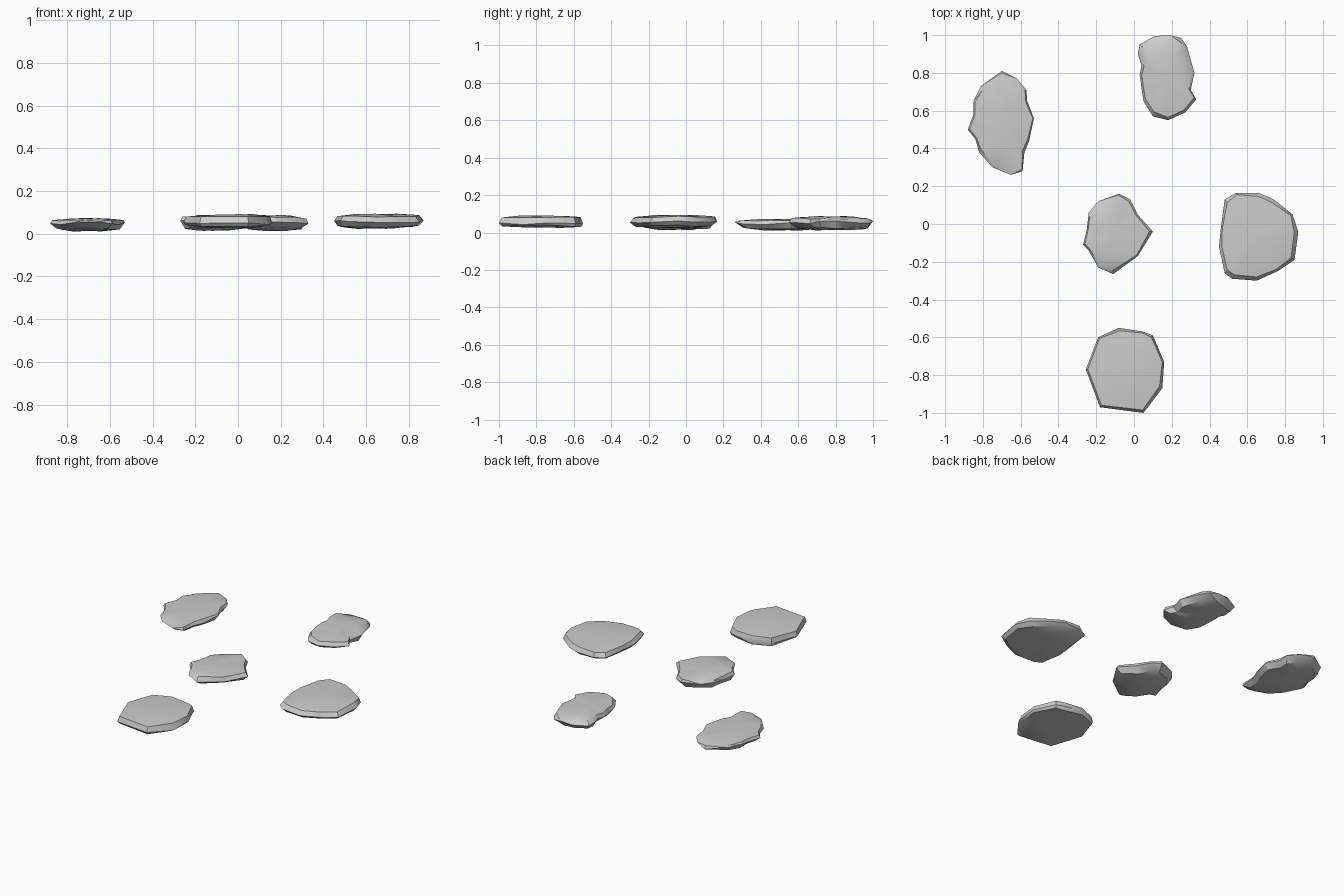
import bpy, bmesh, math, random
from mathutils import Vector

if "Cube" in bpy.data.objects:
    bpy.data.objects.remove(bpy.data.objects["Cube"])


def stone(name, outline, low, high, rim, top_inset, low_inset, seed, tilt=(0, 0)):
    """Flat stepping stone: underside ring, rim, top ring and gently domed caps."""
    rng = random.Random(seed)
    cx = sum(p[0] for p in outline) / len(outline)
    cy = sum(p[1] for p in outline) / len(outline)
    thick = high - low
    bm = bmesh.new()

    def ring(scale, z, wobble, spread):
        verts = []
        for x, y in outline:
            s = scale + rng.uniform(-spread, spread)
            dx, dy = (x - cx) * s, (y - cy) * s
            lean = tilt[0] * dx + tilt[1] * dy
            verts.append(bm.verts.new((cx + dx, cy + dy,
                                       z + lean + rng.uniform(-wobble, wobble) * thick)))
        return verts

    rings = [
        ring(0.45, low + 0.06 * thick, 0.05, 0.05),
        ring(low_inset, low + 0.17 * thick, 0.08, 0.04),
        ring(1.0, low + rim * thick, 0.10, 0.0),
        ring(top_inset, high - 0.16 * thick, 0.07, 0.03),
        ring(0.5, high - 0.04 * thick, 0.04, 0.05),
    ]
    n = len(outline)
    for a, b in zip(rings, rings[1:]):
        for i in range(n):
            j = (i + 1) % n
            bm.faces.new((a[i], a[j], b[j], b[i]))
    for edge, z in ((rings[0], low + 0.04 * thick), (rings[-1], high - 0.03 * thick)):
        mid = bm.verts.new(Vector((cx, cy, z)))
        for i in range(n):
            bm.faces.new((edge[i], edge[(i + 1) % n], mid))
    bmesh.ops.triangulate(bm, faces=bm.faces[:])
    bmesh.ops.recalc_face_normals(bm, faces=bm.faces[:])
    mesh = bpy.data.meshes.new(name)
    bm.to_mesh(mesh)
    bm.free()
    ob = bpy.data.objects.new(name, mesh)
    bpy.context.collection.objects.link(ob)
    bpy.ops.object.select_all(action='DESELECT')
    bpy.context.view_layer.objects.active = ob
    ob.select_set(True)
    bpy.ops.object.shade_smooth_by_angle(angle=math.radians(30))
    return ob


# Left stone: long, with a nicked edge
stone("left_stone", [
    (-.70, .81), (-.62, .77), (-.57, .71), (-.565, .65), (-.53, .56), (-.555, .44),
    (-.58, .38), (-.59, .28), (-.65, .26), (-.75, .30), (-.82, .38), (-.84, .45),
    (-.88, .50), (-.85, .58), (-.85, .65), (-.81, .73)],
    0.01, 0.074, 0.62, 0.94, 0.82, 3)

# Back stone: long, with a small spur on the right
stone("back_stone", [
    (.03, .95), (.11, .995), (.19, 1.0), (.25, .985), (.28, .94), (.32, .80),
    (.30, .71), (.33, .66), (.27, .59), (.18, .55), (.10, .57), (.05, .65),
    (.04, .72), (.03, .79), (.04, .84), (.02, .90)],
    0.01, 0.088, 0.58, 0.91, 0.83, 8)

# Centre stone: small, pointed to the right
stone("centre_stone", [
    (-.08, .16), (-.02, .13), (.02, .05), (.10, -.04), (.02, -.17), (-.11, -.265),
    (-.19, -.23), (-.24, -.14), (-.27, -.11), (-.25, -.03), (-.24, .06), (-.19, .12)],
    0.012, 0.088, 0.62, 0.94, 0.82, 5)

# Right stone: large and rounded
stone("right_stone", [
    (.48, .13), (.54, .165), (.66, .165), (.74, .13), (.84, .05), (.87, -.04),
    (.85, -.19), (.76, -.25), (.65, -.30), (.52, -.29), (.48, -.26), (.45, -.12),
    (.46, -.02)],
    0.022, 0.094, 0.50, 0.93, 0.88, 11)

# Front stone: angular slab, widest low down
stone("front_stone", [
    (-.08, -.55), (.05, -.57), (.10, -.59), (.16, -.73), (.15, -.87), (.05, -1.0),
    (-.18, -.97), (-.255, -.77), (-.19, -.60)],
    0.024, 0.092, 0.32, 0.93, 0.96, 2, tilt=(0, -0.01))
